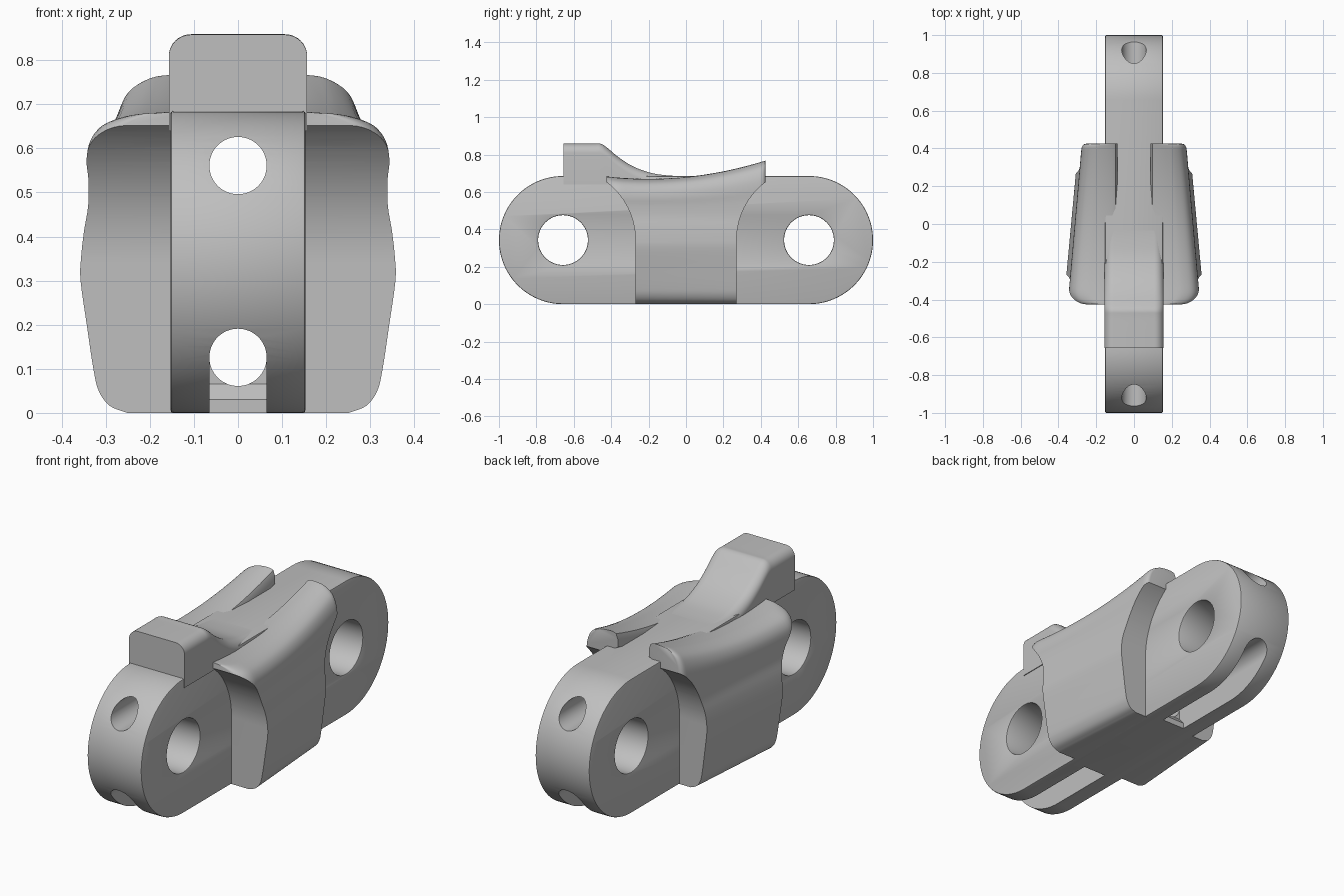
import bpy, bmesh
from math import sin, cos, pi, sqrt
from mathutils import Vector, Matrix

old = bpy.data.objects.get("Cube")
if old:
    bpy.data.objects.remove(old, do_unlink=True)

R = 0.3425          # end radius of the bar
PIN = 1 - R         # pin centre distance along y
HALF = 0.153        # half thickness of the bar

grey = bpy.data.materials.new("plain grey")
grey.use_nodes = True
grey.diffuse_color = (0.52, 0.52, 0.52, 1)
grey.node_tree.nodes["Principled BSDF"].inputs["Base Color"].default_value = grey.diffuse_color


def make(name, bm):
    bmesh.ops.recalc_face_normals(bm, faces=bm.faces)
    me = bpy.data.meshes.new(name)
    bm.to_mesh(me)
    bm.free()
    ob = bpy.data.objects.new(name, me)
    bpy.context.collection.objects.link(ob)
    me.materials.append(grey)
    return ob


def loft(name, rings):
    """Skin a list of equal-length closed rings and cap both ends."""
    bm = bmesh.new()
    rows = [[bm.verts.new(p) for p in ring] for ring in rings]
    n = len(rows[0])
    for a, b in zip(rows, rows[1:]):
        for i in range(n):
            j = (i + 1) % n
            bm.faces.new((a[i], a[j], b[j], b[i]))
    bm.faces.new(rows[0])
    bm.faces.new(rows[-1])
    return make(name, bm)


def prism(name, outline, x0, x1):
    """Extrude a (y, z) outline along x."""
    return loft(name, [[(x, y, z) for y, z in outline] for x in (x0, x1)])


def rod(name, radius, depth, axis, centre):
    bm = bmesh.new()
    mat = Matrix.Translation(centre) @ Matrix.Rotation(pi / 2, 4, axis)
    bmesh.ops.create_cone(bm, cap_ends=True, segments=64, radius1=radius,
                          radius2=radius, depth=depth, matrix=mat)
    return make(name, bm)


def arc(cy, cz, r, a0, a1, n):
    return [(cy + r * cos(a0 + (a1 - a0) * i / n), cz + r * sin(a0 + (a1 - a0) * i / n))
            for i in range(n + 1)]


def spline(pts, steps):
    """Catmull-Rom curve through the points."""
    p = [Vector(q) for q in pts]
    p = [2 * p[0] - p[1]] + p + [2 * p[-1] - p[-2]]
    out = []
    for a, b, c, d in zip(p, p[1:], p[2:], p[3:]):
        for k in range(steps):
            t = k / steps
            out.append(0.5 * (2 * b + (c - a) * t + (2 * a - 5 * b + 4 * c - d) * t * t
                              + (3 * b - a - 3 * c + d) * t ** 3))
    return out + [p[-2]]


def apply_modifier(ob, mod):
    bpy.context.view_layer.objects.active = ob
    bpy.ops.object.modifier_apply(modifier=mod.name)


def cut(ob, cutter):
    mod = ob.modifiers.new("cut", 'BOOLEAN')
    mod.operation = 'DIFFERENCE'
    mod.solver = 'EXACT'
    mod.object = cutter
    apply_modifier(ob, mod)
    bpy.data.objects.remove(cutter, do_unlink=True)


def smooth(ob):
    bpy.ops.object.select_all(action='DESELECT')
    ob.select_set(True)
    bpy.context.view_layer.objects.active = ob
    bpy.ops.object.shade_smooth_by_angle(angle=0.6)


# Link bar: rounded ends, pin holes, fine edge break
bar = prism("link_bar", arc(PIN, R, R, -pi / 2, pi / 2, 48)
            + arc(-PIN, R, R, pi / 2, 3 * pi / 2, 48), -HALF, HALF)
for s in (-1, 1):
    cut(bar, rod("pin_cutter", 0.133, 1, 'Y', (0, s * PIN, R)))
edge = bar.modifiers.new("edge", 'BEVEL')
edge.width = 0.006
edge.segments = 2
edge.limit_method = 'ANGLE'
edge.angle_limit = 1.0
apply_modifier(bar, edge)

# Lengthwise bores, the lower one opening downwards at both ends
for z in (0.561, 0.126):
    cut(bar, rod("bore_cutter", 0.065, 3, 'X', (0, 0, z)))
for s in (-1, 1):
    slot = [(1.1, -0.1), (0.30, -0.1), (0.30, 0.03), (0.27, 0.065), (0.27, 0.13), (1.1, 0.13)]
    cut(bar, prism("slot_cutter", [(s * y, z) for y, z in slot], -0.0648, 0.0648))
smooth(bar)

# Raised stop block sweeping down into the bar top
ramp = spline([(-0.656, 0.858), (-0.5, 0.858), (-0.455, 0.857), (-0.42, 0.835), (-0.36, 0.785),
               (-0.28, 0.735), (-0.18, 0.70), (-0.08, 0.687), (0.02, 0.684)], 5)
rings = []
for y, top in ramp:
    right = arc(0.157 - 0.05, top - 0.05, 0.05, 0, pi / 2, 8)
    half = [(0.157, min(0.64, top - 0.051))] + right
    rings.append([(x, y, z) for x, z in half] + [(-x, y, z) for x, z in reversed(half)])
smooth(loft("stop_block", rings))

# Side cheeks: waisted outline lofted along y, tapering to the back
outer = spline([(0.25, 0), (0.29, 0.016), (0.315, 0.05), (0.327, 0.1), (0.342, 0.2),
                (0.356, 0.3), (0.355, 0.35), (0.348, 0.41), (0.337, 0.47), (0.334, 0.53),
                (0.336, 0.58), (0.327, 0.625), (0.30, 0.66), (0.25, 0.68), (0.20, 0.685)], 4)
inner = [(0.115, 0.685), (0.098, 0.68), (0.088, 0.66), (0.088, 0.63), (0.14, 0.61), (0.14, 0)]
END = 0.425


def round_off(dist, length, depth):
    """Inset that rounds a corner within a given distance of an end."""
    t = max(0, 1 - dist / length)
    return depth * (1 - sqrt(max(0, 1 - t * t)))


def cheek_ring(side, y):
    width = (0.333 - 0.093 * y) / 0.357
    top = 0.68 + 0.10 * y + 0.25 * y * y
    inset = round_off(y + END, 0.08, 0.065) + round_off(END - y, 0.025, 0.02)
    ring = [(x * width - inset, z) for x, z in outer] + inner
    lift = (top - 0.45) / (0.685 - 0.45)
    return [(side * x, y, z if z < 0.45 else 0.45 + (z - 0.45) * lift) for x, z in ring]


stations = [-END * cos(pi * i / 40) for i in range(41)]
for side, label in ((1, "left"), (-1, "right")):
    cheek = loft(label + "_cheek", [cheek_ring(side, y) for y in stations])
    # Swing clearance around each pin
    for s in (-1, 1):
        gap = arc(PIN, R, 0.387, pi / 2, pi, 40)
        gap += [(PIN - 0.387, -0.2), (PIN, -0.2)]
        cut(cheek, prism("clearance_cutter", [(s * y, z) for y, z in gap], -0.6, 0.6))
    smooth(cheek)
